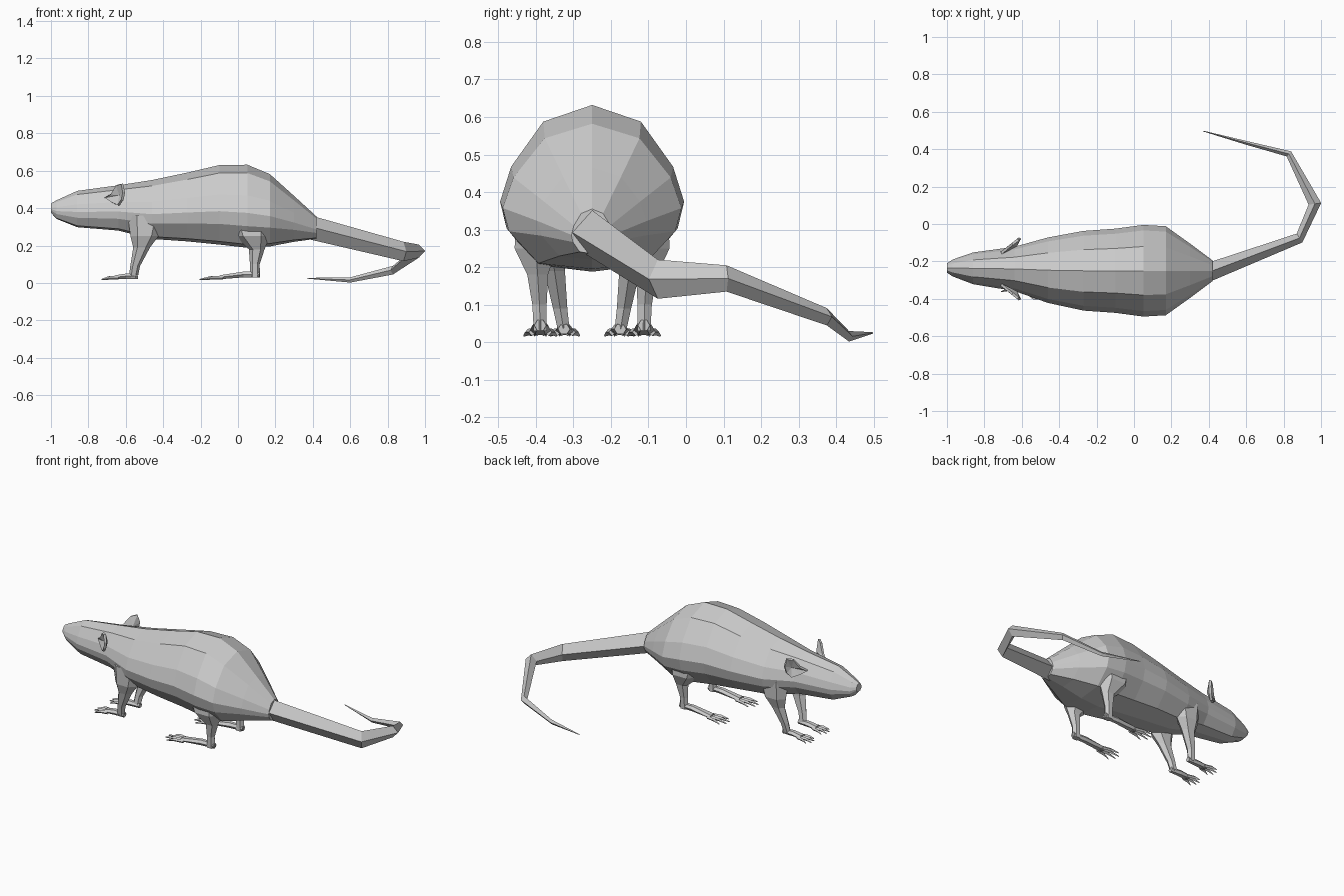
import bpy, bmesh, math
from mathutils import Vector

if "Cube" in bpy.data.objects:
    bpy.data.objects.remove(bpy.data.objects["Cube"])

CY = -0.25  # body centre line


def loft(bm, rings):
    """Skin a list of equal-length point rings and cap both ends."""
    vs = [[bm.verts.new(p) for p in r] for r in rings]
    n = len(vs[0])
    for a, b in zip(vs, vs[1:]):
        for i in range(n):
            j = (i + 1) % n
            bm.faces.new((a[i], a[j], b[j], b[i]))
    bm.faces.new(vs[0][::-1])
    bm.faces.new(vs[-1])


def finish(name, bm):
    bmesh.ops.recalc_face_normals(bm, faces=bm.faces[:])
    me = bpy.data.meshes.new(name)
    bm.to_mesh(me)
    bm.free()
    ob = bpy.data.objects.new(name, me)
    bpy.context.collection.objects.link(ob)
    return ob


def oval_x(x, y, z, hy, hz, n=6):
    """Ring across the x axis."""
    return [(x, y + hy * math.cos(2 * math.pi * i / n),
             z + hz * math.sin(2 * math.pi * i / n)) for i in range(n)]


def oval_z(x, y, z, hx, hy, n=6):
    """Ring across the z axis."""
    return [(x + hx * math.cos(2 * math.pi * i / n),
             y + hy * math.sin(2 * math.pi * i / n), z) for i in range(n)]


# Body: twelve-sided section, scaled along the spine
half = [(0, 1), (.53, .9), (.88, .63), (1, .42), (.93, .26), (.6, .04), (0, 0)]
section = half + [(-a, b) for a, b in half[-2:0:-1]]
spine = [  # x, centre y, half width, bottom z, top z
    (-1.0, -.235, .025, .375, .425), (-.97, -.235, .045, .342, .442),
    (-.86, -.237, .085, .298, .492), (-.64, -.24, .118, .28, .522),
    (-.46, -.247, .175, .235, .55), (-.27, CY, .213, .222, .59),
    (-.1, CY, .225, .205, .63), (.05, CY, .245, .188, .632),
    (.17, CY, .238, .195, .582), (.3, CY, .145, .22, .465),
    (.42, CY, .055, .236, .355)]
bm = bmesh.new()
loft(bm, [[(x, y + w * a, lo + (hi - lo) * b) for a, b in section]
          for x, y, w, lo, hi in spine])
finish("body", bm)

# Tail: four-sided tapering sweep
tail = [  # x, y, z, half width, half height
    (.38, -.265, .298, .05, .065), (.885, -.075, .168, .028, .052),
    (.967, .108, .17, .034, .035), (.828, .375, .068, .018, .023),
    (.6, .434, .016, .010, .014), (.37, .497, .025, .002, .002)]
bm = bmesh.new()
rings = []
for i, (x, y, z, w, h) in enumerate(tail):
    a, b = tail[max(i - 1, 0)], tail[min(i + 1, len(tail) - 1)]
    d = Vector((b[0] - a[0], b[1] - a[1], 0)).normalized()
    s = Vector((-d.y, d.x, 0)) * w
    p, up = Vector((x, y, z)), Vector((0, 0, h))
    rings.append([p + s, p + up, p - s, p - up])
loft(bm, rings)
finish("tail", bm)


# Legs: tapered limb, flat foot and four toes; offsets measured from centre line
def leg(name, limb, foot, toe_x, toe_len, side):
    bm = bmesh.new()
    loft(bm, [oval_z(x, CY + side * o, z, hx, hy) for x, o, z, hx, hy in limb])
    loft(bm, [oval_x(x, CY + side * o, z, hy, hz) for x, o, z, hy, hz in foot])
    o, hy = foot[-1][1], foot[-1][3]
    for k, reach in zip((-1, -.35, .35, 1), (.75, 1, 1, .75)):
        y0, y1 = o + k * hy * .75, o + k * hy * 1.5
        x1 = toe_x - toe_len * reach
        loft(bm, [oval_x(toe_x + .015, CY + side * y0, .027, .009, .010, 4),
                  oval_x((toe_x + x1) / 2, CY + side * (y0 + y1) / 2, .027, .008, .009, 4),
                  oval_x(x1, CY + side * y1, .018, .002, .003, 4)])
    finish(name, bm)


front_limb = [(-.49, .11, .36, .10, .05), (-.50, .11, .25, .075, .045),
              (-.515, .10, .19, .045, .032), (-.55, .085, .09, .026, .022),
              (-.56, .075, .03, .024, .018)]
front_foot = [(-.535, .075, .035, .016, .015), (-.6, .073, .036, .022, .016),
              (-.66, .073, .03, .026, .012)]
hind_limb = [(.06, .15, .36, .13, .06), (.075, .15, .25, .095, .065),
             (.10, .145, .18, .042, .032), (.09, .14, .1, .026, .022),
             (.09, .138, .03, .027, .020)]
hind_foot = [(.115, .138, .045, .016, .016), (.03, .138, .045, .021, .018),
             (-.10, .138, .03, .029, .012)]
for side, word in ((-1, "near"), (1, "far")):
    leg(f"front_leg_{word}", front_limb, front_foot, -.655, .075, side)
    leg(f"hind_leg_{word}", hind_limb, hind_foot, -.095, .11, side)

    # Ear: thin upright dish slanting out and back
    outline = [(0, .455), (.3, .475), (.6, .522), (.9, .53), (1, .485),
               (.92, .445), (.7, .415), (.35, .43)]
    bm = bmesh.new()
    rim = [bm.verts.new((-.71 + .1 * u, -.24 + side * (.085 + .08 * u), z))
           for u, z in outline]
    mid = bm.verts.new((-.63, -.24 + side * .125, .47))
    for i, v in enumerate(rim):
        bm.faces.new((v, rim[(i + 1) % len(rim)], mid))
    ear = finish(f"ear_{word}", bm)
    mod = ear.modifiers.new("thickness", 'SOLIDIFY')
    mod.thickness, mod.offset = .014, 0
